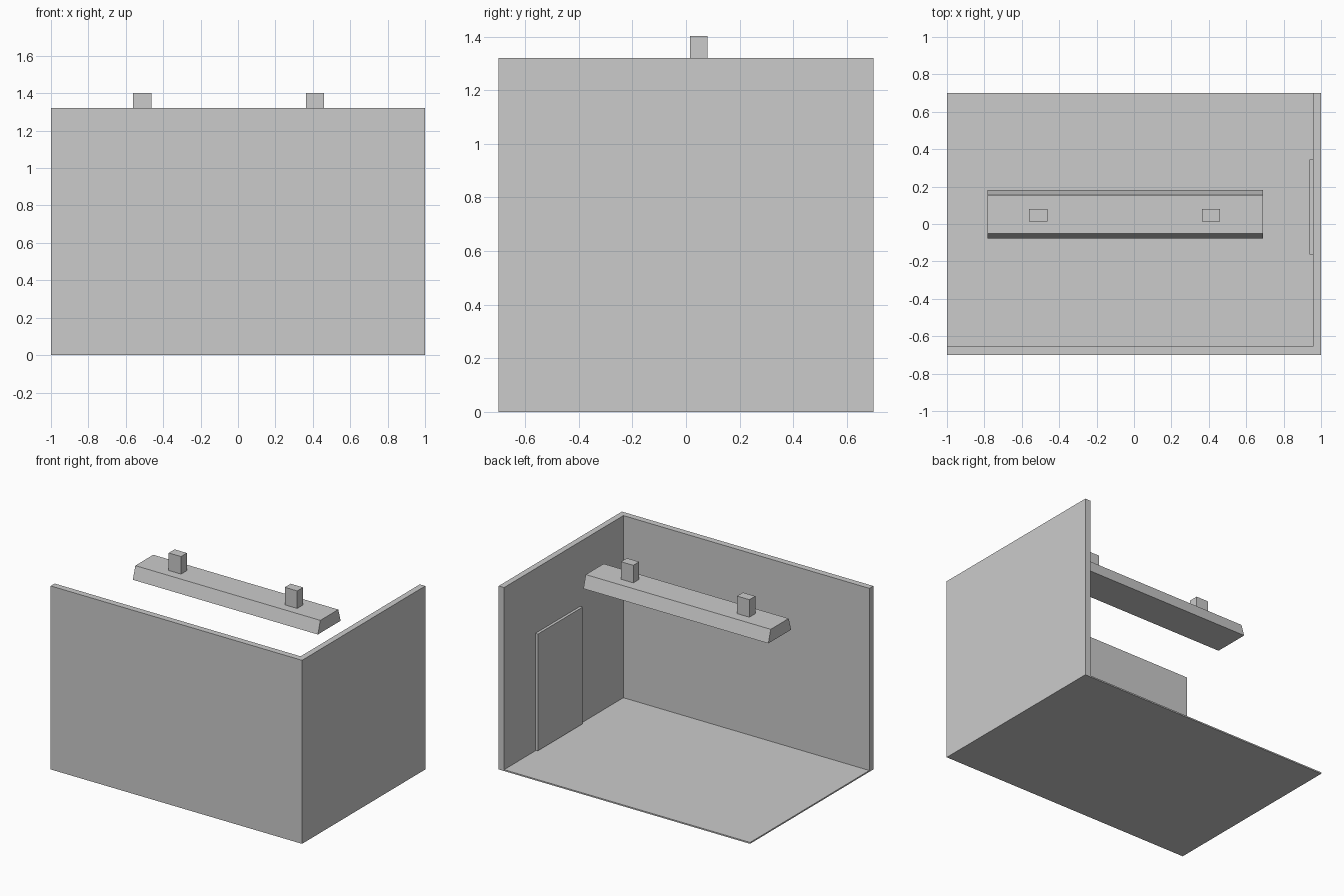
import bpy

if "Cube" in bpy.data.objects:
    bpy.data.objects.remove(bpy.data.objects["Cube"])


def add_mesh(name, verts, faces):
    mesh = bpy.data.meshes.new(name)
    mesh.from_pydata(verts, [], faces)
    obj = bpy.data.objects.new(name, mesh)
    bpy.context.collection.objects.link(obj)
    return obj


def prism(name, profile, x0, x1):
    """Extrude a counter-clockwise (y, z) profile along x."""
    n = len(profile)
    verts = [(x, y, z) for x in (x0, x1) for y, z in profile]
    faces = [tuple(reversed(range(n))), tuple(range(n, 2 * n))]
    faces += [(i, (i + 1) % n, n + (i + 1) % n, n + i) for i in range(n)]
    return add_mesh(name, verts, faces)


def box(name, x, y, z):
    return prism(name, [(y[0], z[0]), (y[1], z[0]), (y[1], z[1]), (y[0], z[1])], *x)


FLOOR, HEIGHT = 0.01, 1.32
INNER_X, INNER_Y = 0.957, -0.655

# floor slab
box("floor", (-1, 1), (-0.7, 0.7), (0, FLOOR))

# L-shaped walls with a mitre-free corner, one closed solid
outline = [(-1, -0.7), (1, -0.7), (1, 0.7), (INNER_X, 0.7), (INNER_X, INNER_Y), (-1, INNER_Y)]
verts = [(x, y, z) for z in (FLOOR, HEIGHT) for x, y in outline]
faces = [(5, 4, 3, 2, 1, 0), (6, 7, 8, 9, 10, 11)]
faces += [(i, (i + 1) % 6, 6 + (i + 1) % 6, 6 + i) for i in range(6)]
add_mesh("walls", verts, faces)

# door panel on the inside of the right wall
box("door", (0.937, INNER_X), (-0.163, 0.345), (0.015, 0.855))

# hanging lamp housing, wider at the bottom
LAMP_TOP = 1.276
prism("lamp_housing", [(-0.078, 1.185), (0.181, 1.185), (0.154, LAMP_TOP), (-0.05, LAMP_TOP)],
      -0.782, 0.69)

# two ceiling mounts
for side, x in (("left", -0.512), ("right", 0.412)):
    box("lamp_mount_" + side, (x - 0.049, x + 0.049), (0.014, 0.081), (LAMP_TOP, 1.402))
